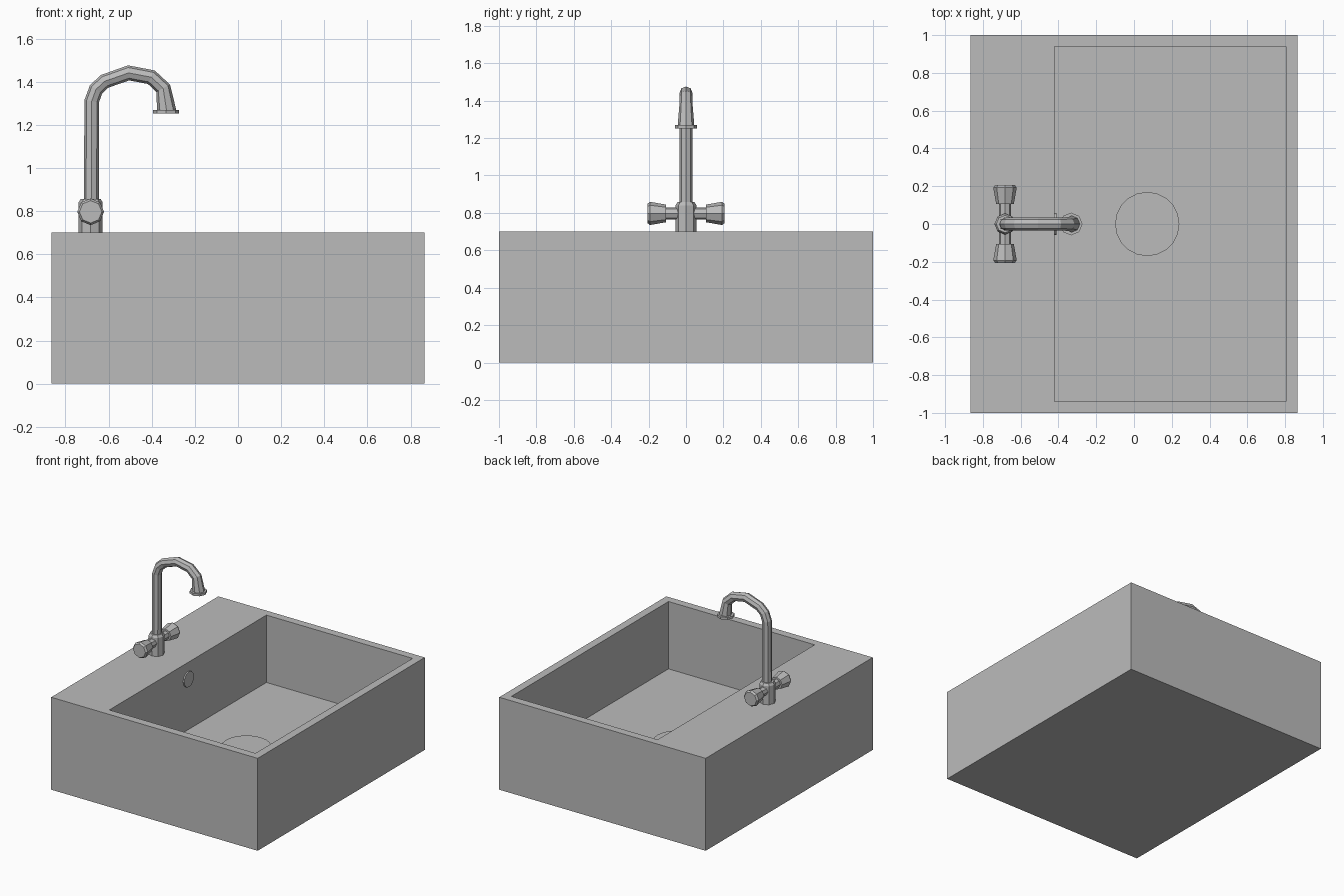
import bpy, bmesh, math
from mathutils import Vector

if "Cube" in bpy.data.objects:
    bpy.data.objects.remove(bpy.data.objects["Cube"], do_unlink=True)

GREY = (0.5, 0.5, 0.5, 1.0)
grey = bpy.data.materials.new("plain_grey")
grey.use_nodes = True
grey.diffuse_color = GREY
grey.node_tree.nodes["Principled BSDF"].inputs["Base Color"].default_value = GREY


def finish(name, bm):
    bmesh.ops.recalc_face_normals(bm, faces=bm.faces)
    mesh = bpy.data.meshes.new(name)
    bm.to_mesh(mesh)
    bm.free()
    mesh.materials.append(grey)
    obj = bpy.data.objects.new(name, mesh)
    bpy.context.collection.objects.link(obj)
    return obj


def sweep(name, points, radii, side, sides=8):
    """Skin capped polygon rings of given radii along a planar path."""
    bm = bmesh.new()
    points = [Vector(p) for p in points]
    side = Vector(side)
    rings = []
    for i, (p, r) in enumerate(zip(points, radii)):
        before = (p - points[i - 1]).normalized() if i else Vector()
        after = (points[i + 1] - p).normalized() if i + 1 < len(points) else Vector()
        across = (before + after).normalized().cross(side)
        ring = []
        for k in range(sides):
            a = math.tau * k / sides
            ring.append(bm.verts.new(p + r * (math.cos(a) * side + math.sin(a) * across)))
        rings.append(ring)
    for low, high in zip(rings, rings[1:]):
        for k in range(sides):
            n = (k + 1) % sides
            bm.faces.new((low[k], low[n], high[n], high[k]))
    bm.faces.new(rings[0])
    bm.faces.new(rings[-1])
    return finish(name, bm)


# Sink block with the basin sunk into its top face
bm = bmesh.new()
bmesh.ops.create_cube(bm, size=1)
for v in bm.verts:
    v.co = (v.co.x * 1.73, v.co.y * 2, (v.co.z + 0.5) * 0.7)
top = max(bm.faces, key=lambda f: f.calc_center_median().z)
bmesh.ops.inset_region(bm, faces=[top], thickness=0.06)
for v in top.verts:
    v.co.x = 0.805 if v.co.x > 0 else -0.42
    v.co.y = math.copysign(0.94, v.co.y)
floor = bmesh.ops.extrude_discrete_faces(bm, faces=[top])["faces"][0]
for v in floor.verts:
    v.co.z = 0.19
finish("sink_basin", bm)

# Drain cover on the floor and overflow cover on the wall
sweep("drain_cover", [(0.07, 0, 0.185), (0.07, 0, 0.2)], [0.17, 0.17], (1, 0, 0), 20)
sweep("overflow_cover", [(-0.425, 0, 0.575), (-0.41, 0, 0.575)], [0.058, 0.058], (0, 1, 0), 12)

# Tap body
X = -0.683
sweep("tap_body", [(X, 0, 0.69), (X, 0, 0.84), (X, 0, 0.857)],
      [0.056, 0.056, 0.046], (1, 0, 0))

# Swan-neck spout, widening to the nozzle
neck = [(-0.68, 0.84), (-0.678, 1.31), (-0.658, 1.365), (-0.618, 1.402), (-0.507, 1.441),
        (-0.402, 1.421), (-0.347, 1.37), (-0.33, 1.26)]
sweep("spout", [(x, 0, z) for x, z in neck],
      [0.035, 0.034, 0.034, 0.034, 0.035, 0.035, 0.036, 0.045], (0, 1, 0))
sweep("nozzle_ring", [(-0.333, 0, 1.252), (-0.333, 0, 1.27)], [0.06, 0.06], (1, 0, 0))

# Handles on both sides of the tap
for label, s in (("front", -1), ("back", 1)):
    def along(*ys):
        return [(X, s * y, 0.797) for y in ys]
    sweep(label + "_handle_stem", along(0.03, 0.115), [0.033, 0.033], (1, 0, 0))
    sweep(label + "_handle_knob", along(0.107, 0.192, 0.206),
          [0.047, 0.062, 0.052], (1, 0, 0))
